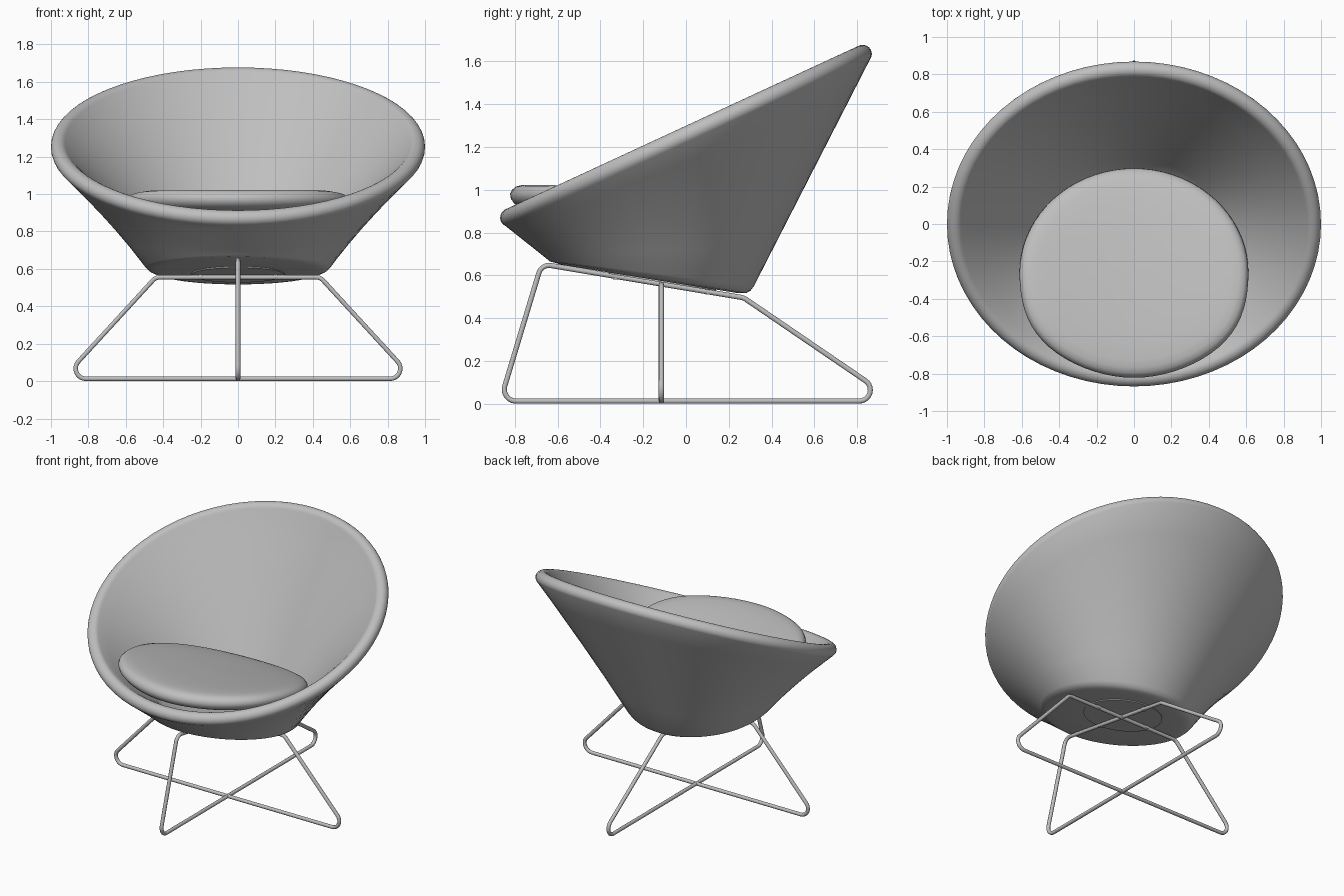
import bpy, math
from mathutils import Vector

cube = bpy.data.objects.get("Cube")
if cube:
    bpy.data.objects.remove(cube)

SEG = 72


def material(name, value):
    m = bpy.data.materials.new(name)
    m.use_nodes = True
    m.diffuse_color = (value, value, value, 1)
    m.node_tree.nodes["Principled BSDF"].inputs["Base Color"].default_value = m.diffuse_color
    return m


grey = material("mid_grey", 0.52)


def ring(cy, cz, rx, ry, slope, lift=0.0):
    """Ellipse in a plane tilted about x, lifted along the plane normal."""
    n = Vector((0, -slope, 1)).normalized() * lift
    pts = []
    for i in range(SEG):
        a = math.tau * i / SEG
        y = ry * math.sin(a)
        pts.append(Vector((rx * math.cos(a), cy + y, cz + slope * y)) + n)
    return pts


def blend(a, b, t):
    return [p.lerp(q, t) for p, q in zip(a, b)]


def loft(name, rings, angle=50):
    """Skin a stack of rings, capping both ends."""
    verts = [p for r in rings for p in r]
    faces = []
    for k in range(len(rings) - 1):
        for i in range(SEG):
            j = (i + 1) % SEG
            faces.append((k * SEG + i, k * SEG + j, (k + 1) * SEG + j, (k + 1) * SEG + i))
    last = (len(rings) - 1) * SEG
    faces.append(tuple(reversed(range(SEG))))
    faces.append(tuple(range(last, last + SEG)))
    me = bpy.data.meshes.new(name)
    me.from_pydata(verts, [], faces)
    me.materials.append(grey)
    ob = bpy.data.objects.new(name, me)
    bpy.context.collection.objects.link(ob)
    bpy.ops.object.select_all(action='DESELECT')
    ob.select_set(True)
    bpy.context.view_layer.objects.active = ob
    bpy.ops.object.shade_smooth_by_angle(angle=math.radians(angle))


# Bucket shell: tilted round base, rounded rim, inner lining
BASE_SLOPE, RIM_SLOPE, TUBE = -0.16, 0.463, 0.043


def base(r, lift):
    return ring(-0.17, 0.583, r, r, BASE_SLOPE, lift)


def rim(deg):
    a = math.radians(deg)
    d = TUBE * math.cos(a)
    return ring(0, 1.252, 0.957 + d, 0.825 + d * 0.92, RIM_SLOPE, TUBE * math.sin(a))


rim_rings = [rim(d) for d in range(-40, 141, 15)]
corner = ring(-0.165, 0.612, 0.495, 0.482, -0.13)
outer = [base(r, h) for r, h in ((0.02, 0), (0.25, 0), (0.41, 0), (0.45, 0.006))]
outer.append(ring(-0.168, 0.597, 0.478, 0.47, -0.145))
outer += [blend(corner, rim_rings[0], t / 6) for t in range(6)]
floor_edge = base(0.42, 0.09)
inner = [blend(rim_rings[-1], floor_edge, t / 6) for t in range(1, 7)]
inner += [base(r, h) for r, h in ((0.39, 0.07), (0.25, 0.065), (0.02, 0.065))]
loft("bucket_shell", outer + rim_rings + inner)

# Seat cushion: padded disc that dips to the back, curls up at the sides
# and is a little squarer at the front
profile = ((0.02, -0.05), (0.5, -0.05), (0.88, -0.05), (0.95, -0.04), (0.985, -0.022),
           (1, 0), (0.99, 0.022), (0.965, 0.04), (0.92, 0.052), (0.85, 0.06),
           (0.7, 0.068), (0.5, 0.073), (0.25, 0.076), (0.02, 0.077))
CUSHION_Y, CUSHION_RY = -0.262, 0.56
cushion = [ring(CUSHION_Y, 0.868, 0.612 * r, CUSHION_RY * r, -0.2, h) for r, h in profile]
for r in cushion:
    for p in r:
        v = (p.y - CUSHION_Y) / CUSHION_RY
        if -1 < v < 0:
            p.x *= 1 + 0.2 * v * v * (1 - v * v)
        p.z += 0.17 * p.x ** 2
loft("seat_cushion", cushion)

# Mounting plate under the shell
loft("mounting_plate", [ring(-0.11, 0.573, r, r, BASE_SLOPE, h)
                        for r, h in ((0.02, -0.006), (0.25, -0.006), (0.25, 0.006), (0.02, 0.006))], 30)


# Wire frame: two crossing loops with rounded corners
def wire_loop(name, corners, place):
    """Corners are (u, z, fillet radius); place maps (u, z) into space."""
    pts = []
    for i, (u, z, r) in enumerate(corners):
        c = Vector((u, z))
        a = (Vector(corners[i - 1][:2]) - c).normalized()
        b = (Vector(corners[(i + 1) % len(corners)][:2]) - c).normalized()
        half = a.angle(b) / 2
        centre = c + (a + b).normalized() * r / math.sin(half)
        start = c + a * r / math.tan(half) - centre
        end = c + b * r / math.tan(half) - centre
        for k in range(11):
            t = k / 10
            sweep = math.pi - 2 * half
            v = (start * math.sin((1 - t) * sweep) + end * math.sin(t * sweep)) / math.sin(sweep)
            pts.append(place(*(centre + v)))
    cu = bpy.data.curves.new(name, 'CURVE')
    cu.dimensions = '3D'
    cu.bevel_depth = 0.0125
    cu.bevel_resolution = 3
    sp = cu.splines.new('POLY')
    sp.points.add(len(pts) - 1)
    for p, co in zip(sp.points, pts):
        p.co = (*co, 1)
    sp.use_cyclic_u = True
    sp.use_smooth = True
    cu.materials.append(grey)
    bpy.context.collection.objects.link(bpy.data.objects.new(name, cu))


wire_loop("front_to_back_wire",
          [(-0.675, 0.653, 0.05), (0.27, 0.495, 0.06), (0.978, 0.0125, 0.052), (-0.868, 0.0125, 0.055)],
          lambda u, z: (0, u, z))
wire_loop("side_to_side_wire",
          [(-0.44, 0.555, 0.05), (0.44, 0.555, 0.05), (0.938, 0.0125, 0.055), (-0.938, 0.0125, 0.055)],
          lambda u, z: (u, -0.115, z))

# Small clips holding the wires to the plate
for sx, sy in ((1, 0), (-1, 0), (0, 1), (0, -1)):
    y = -0.115 + 0.215 * sy
    bpy.ops.mesh.primitive_cube_add(size=1, location=(0.2 * sx, y, 0.56 - 0.165 * (y + 0.115)))
    clip = bpy.context.object
    clip.name = "wire_clip"
    clip.scale = (0.02, 0.02, 0.028)
    clip.data.materials.append(grey)
